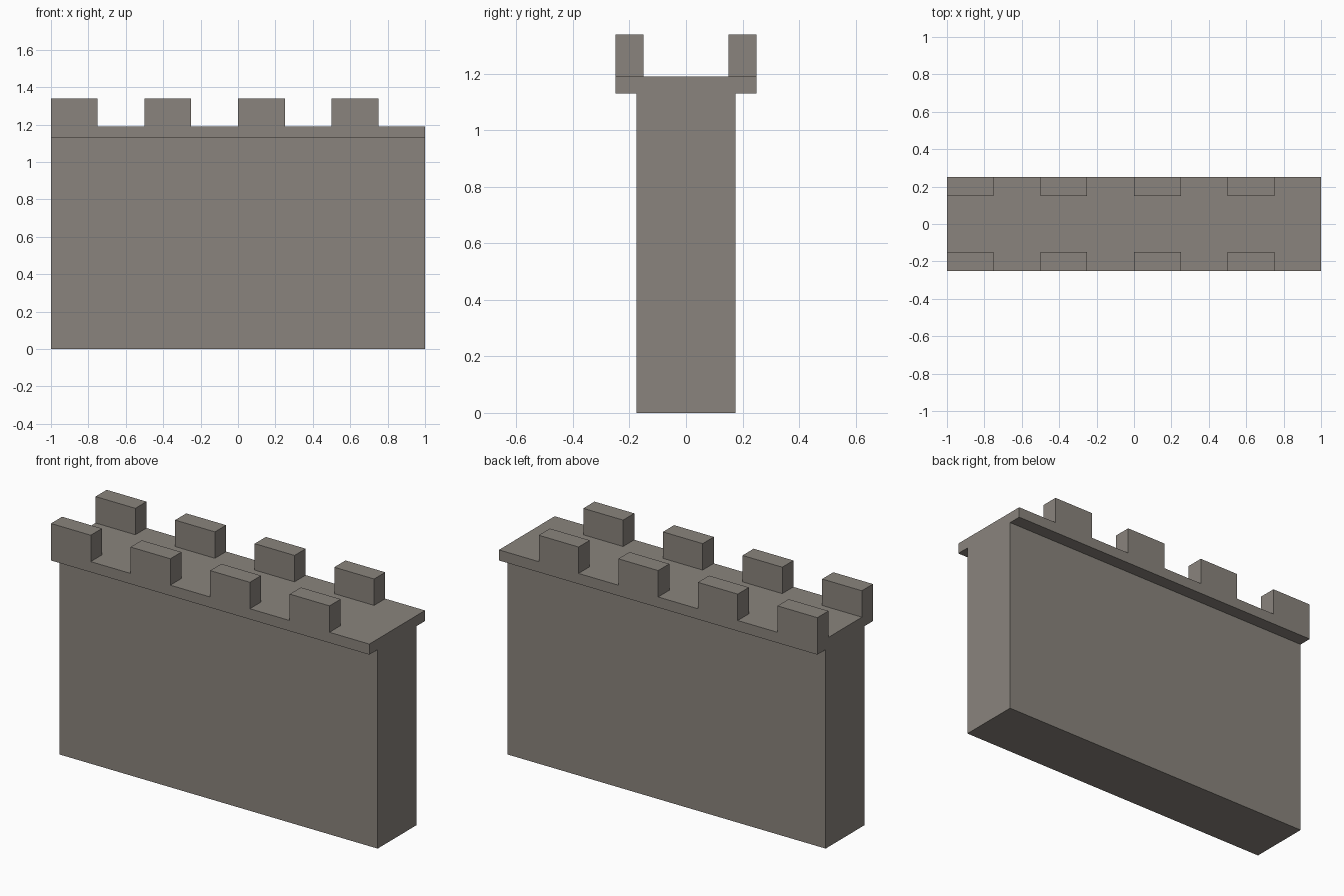
import bpy
import bmesh

cube = bpy.data.objects.get("Cube")
if cube:
    bpy.data.objects.remove(cube, do_unlink=True)

LENGTH = 2.0
BODY_Y, LEDGE_Y, MERLON_INNER_Y = 0.175, 0.25, 0.15
LEDGE_Z, WALK_Z, TOP_Z = 1.13, 1.19, 1.34
MERLON_W, MERLON_STEP = 0.25, 0.5

stone = bpy.data.materials.new("warm grey stone")
stone.use_nodes = True
colour = (0.254, 0.231, 0.205, 1)
stone.diffuse_color = colour
bsdf = next(n for n in stone.node_tree.nodes if n.type == 'BSDF_PRINCIPLED')
bsdf.inputs["Base Color"].default_value = colour


def extrude_profile(name, profile, x0, length):
    """Sweep a closed (y, z) outline along x into a flat-faced solid."""
    bm = bmesh.new()
    face = bm.faces.new([bm.verts.new((x0, y, z)) for y, z in profile])
    swept = bmesh.ops.extrude_face_region(bm, geom=[face], use_keep_orig=True)
    verts = [g for g in swept["geom"] if isinstance(g, bmesh.types.BMVert)]
    bmesh.ops.translate(bm, verts=verts, vec=(length, 0, 0))
    bmesh.ops.recalc_face_normals(bm, faces=bm.faces)
    mesh = bpy.data.meshes.new(name)
    bm.to_mesh(mesh)
    bm.free()
    mesh.materials.append(stone)
    obj = bpy.data.objects.new(name, mesh)
    bpy.context.collection.objects.link(obj)
    return obj


# Wall body with the overhanging walkway in one T-shaped section
half = [(BODY_Y, 0), (BODY_Y, LEDGE_Z), (LEDGE_Y, LEDGE_Z), (LEDGE_Y, WALK_Z)]
section = half + [(-y, z) for y, z in reversed(half)]
extrude_profile("wall_and_walkway", section, -LENGTH / 2, LENGTH)

# Merlons: one block repeated along the wall and mirrored to the other edge
block = [(-LEDGE_Y, WALK_Z), (-MERLON_INNER_Y, WALK_Z),
         (-MERLON_INNER_Y, TOP_Z), (-LEDGE_Y, TOP_Z)]
merlons = extrude_profile("merlons", block, -LENGTH / 2, MERLON_W)
row = merlons.modifiers.new("row", 'ARRAY')
row.count = 4
row.use_relative_offset = False
row.use_constant_offset = True
row.constant_offset_displace = (MERLON_STEP, 0, 0)
mirror = merlons.modifiers.new("both_edges", 'MIRROR')
mirror.use_axis = (False, True, False)
